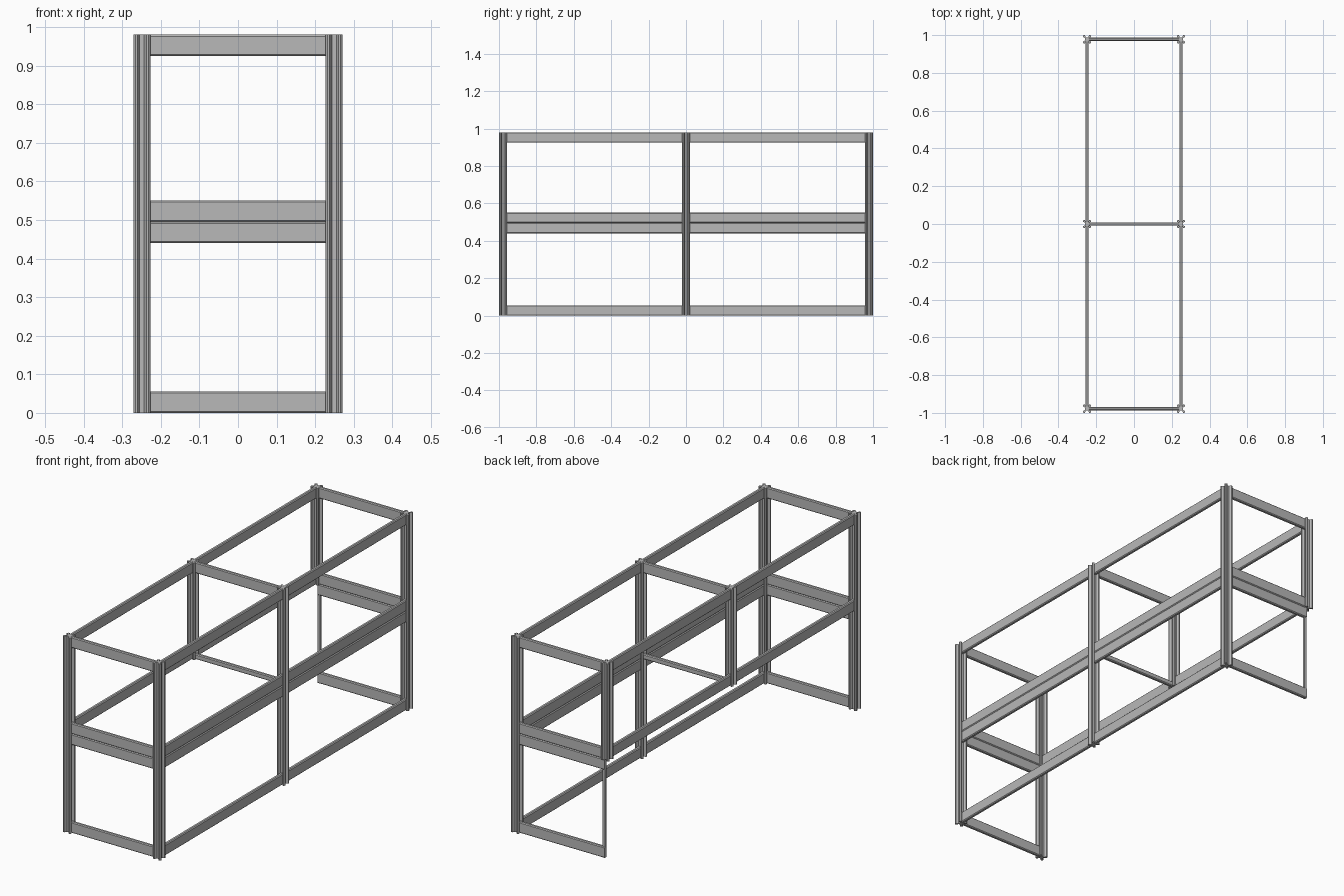
import bpy, bmesh
from mathutils import Vector

cube = bpy.data.objects.get("Cube")
if cube:
    bpy.data.objects.remove(cube, do_unlink=True)

metal = bpy.data.materials.new("satin_grey_metal")
metal.use_nodes = True
GREY = (0.48, 0.48, 0.48, 1)
metal.diffuse_color = GREY
metal.node_tree.nodes["Principled BSDF"].inputs["Base Color"].default_value = GREY

X, Y = 0.249, 0.978          # post centre lines
H, MID, RAIL = 0.98, 0.495, 0.055
HALF, WIDTH = 0.0218, 0.018  # post half size, rail width


def extrude(name, outline, start, along):
    """Sweep a closed outline of 3D points along a vector into a solid."""
    bm = bmesh.new()
    face = bm.faces.new([bm.verts.new(Vector(start) + Vector(p)) for p in outline])
    swept = bmesh.ops.extrude_face_region(bm, geom=[face])["geom"]
    bmesh.ops.translate(bm, vec=Vector(along),
                        verts=[g for g in swept if isinstance(g, bmesh.types.BMVert)])
    bmesh.ops.recalc_face_normals(bm, faces=bm.faces)
    mesh = bpy.data.meshes.new(name)
    bm.to_mesh(mesh)
    bm.free()
    mesh.materials.append(metal)
    obj = bpy.data.objects.new(name, mesh)
    bpy.context.collection.objects.link(obj)
    return obj


def post(name, x, y, z0=0.0):
    """Four-armed slotted extrusion: one quarter turned four times."""
    quarter = [(0.010, -0.006), (0.010, 0.006), (HALF, 0.012),
               (HALF, 0.017), (0.017, HALF), (0.012, HALF)]
    pts = []
    for _ in range(4):
        pts += [(a, b, 0) for a, b in quarter]
        quarter = [(-b, a) for a, b in quarter]
    extrude(name, pts, (x, y, z0), (0, 0, H - z0))


def rail(name, a, b, z0, height=RAIL):
    """Bevelled bar between two post centres, seated in the post slots."""
    a, b = Vector((*a, z0)), Vector((*b, z0))
    d = (b - a).normalized()
    side = Vector((-d.y, d.x, 0))
    w, c = WIDTH / 2, 0.004
    section = [(-w + c, 0), (w - c, 0), (w, c), (w, height - c),
               (w - c, height), (-w + c, height), (-w, height - c), (-w, c)]
    pts = [side * s + Vector((0, 0, z)) for s, z in section]
    extrude(name, pts, a + d * 0.009, b - a - d * 0.018)


# Upright posts: two on the open side stop at mid height
for label, y in (("front", -Y), ("middle", 0), ("back", Y)):
    post(label + "_post_left", X, y)
    post(label + "_post_right", -X, y, 0 if y < 0 else MID)

# Long side rails
for label, y0, y1 in (("front", -Y, 0), ("back", 0, Y)):
    for side, x in (("left", X), ("right", -X)):
        ends = (x, y0), (x, y1)
        rail(f"{label}_top_rail_{side}", *ends, H - RAIL)
        rail(f"{label}_mid_rail_{side}", *ends, MID)
        if x > 0:
            rail(f"{label}_lower_mid_rail_{side}", *ends, MID - RAIL)
            rail(f"{label}_bottom_rail_{side}", *ends, 0)

# End frames: top, doubled middle and bottom rails
for label, y in (("front", -Y), ("back", Y)):
    for level, z in (("top", H - RAIL), ("mid", MID),
                     ("lower_mid", MID - RAIL), ("bottom", 0)):
        rail(f"{label}_end_{level}_rail", (-X, y), (X, y), z)

# Centre cross bars
rail("centre_top_bar", (-X, 0), (X, 0), H - RAIL)
rail("centre_mid_bar", (-X, 0), (X, 0), MID, 0.026)

# Slim strip closing the back end below the short corner post
t = 0.006
extrude("back_edge_strip", [(-t, -t, 0), (t, -t, 0), (t, t, 0), (-t, t, 0)],
        (-X + 0.015, Y, 0), (0, 0, MID))
